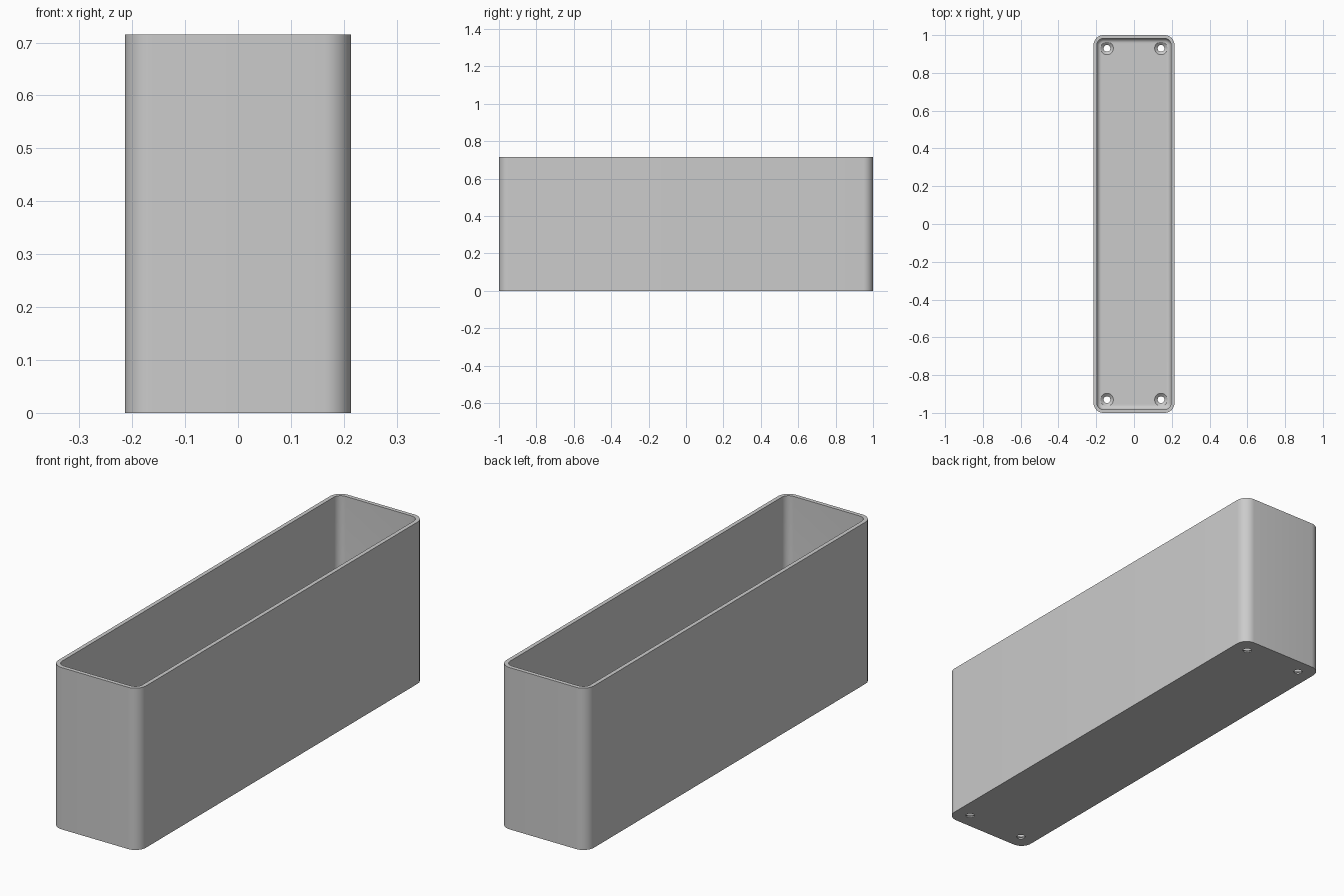
import bpy, bmesh, math

if "Cube" in bpy.data.objects:
    bpy.data.objects.remove(bpy.data.objects["Cube"], do_unlink=True)

HALF_X, HALF_Y, HEIGHT = 0.214, 1.0, 0.715
CORNER, WALL, FLOOR, FILLET = 0.052, 0.018, 0.02, 0.024
STEPS = 10

grey = bpy.data.materials.new("plain grey")
grey.use_nodes = True
colour = (0.6, 0.6, 0.6, 1)
grey.diffuse_color = colour
grey.node_tree.nodes["Principled BSDF"].inputs["Base Color"].default_value = colour


def ring(bm, inset, z):
    """Rounded rectangle, shrunk by inset, at height z."""
    r = max(CORNER - inset, 0.008)
    cx, cy = HALF_X - inset - r, HALF_Y - inset - r
    verts = []
    for k, (sx, sy) in enumerate([(1, 1), (-1, 1), (-1, -1), (1, -1)]):
        for i in range(STEPS + 1):
            a = math.pi / 2 * (k + i / STEPS)
            verts.append(bm.verts.new((sx * cx + r * math.cos(a),
                                       sy * cy + r * math.sin(a), z)))
    return verts


def loft(name, rings, bm):
    """Skin a stack of rings and close both ends."""
    for a, b in zip(rings, rings[1:]):
        n = len(a)
        for i in range(n):
            j = (i + 1) % n
            bm.faces.new((a[i], a[j], b[j], b[i]))
    bm.faces.new(rings[0][::-1])
    bm.faces.new(rings[-1])
    bmesh.ops.recalc_face_normals(bm, faces=bm.faces)
    mesh = bpy.data.meshes.new(name)
    bm.to_mesh(mesh)
    bm.free()
    mesh.materials.append(grey)
    obj = bpy.data.objects.new(name, mesh)
    bpy.context.collection.objects.link(obj)
    return obj


# Open box: outer wall, rim, inner wall, then a fillet down to the floor
bm = bmesh.new()
profile = [(0, 0), (0, HEIGHT), (WALL, HEIGHT)]
for i in range(7):
    a = math.pi / 2 * i / 6
    profile.append((WALL + FILLET * (1 - math.cos(a)),
                    FLOOR + FILLET * (1 - math.sin(a))))
box = loft("box", [ring(bm, d, z) for d, z in profile], bm)

# Countersunk screw holes in the floor corners
cutters = []
for sx in (-1, 1):
    for sy in (-1, 1):
        bm = bmesh.new()
        rings = []
        for r, z in [(0.018, -0.02), (0.018, 0.006), (0.034, FLOOR), (0.034, 0.03)]:
            rings.append([bm.verts.new((sx * 0.143 + r * math.cos(t * math.pi / 16),
                                        sy * 0.93 + r * math.sin(t * math.pi / 16), z))
                          for t in range(32)])
        cutters.append(loft("screw_hole_cutter", rings, bm))

for cutter in cutters:
    mod = box.modifiers.new("screw hole", "BOOLEAN")
    mod.operation = "DIFFERENCE"
    mod.solver = "EXACT"
    mod.object = cutter

# Bake the holes and drop the cutters
bpy.context.view_layer.objects.active = box
box.select_set(True)
for mod in list(box.modifiers):
    bpy.ops.object.modifier_apply(modifier=mod.name)
for cutter in cutters:
    bpy.data.objects.remove(cutter, do_unlink=True)
bpy.ops.object.shade_smooth_by_angle(angle=math.radians(30))
